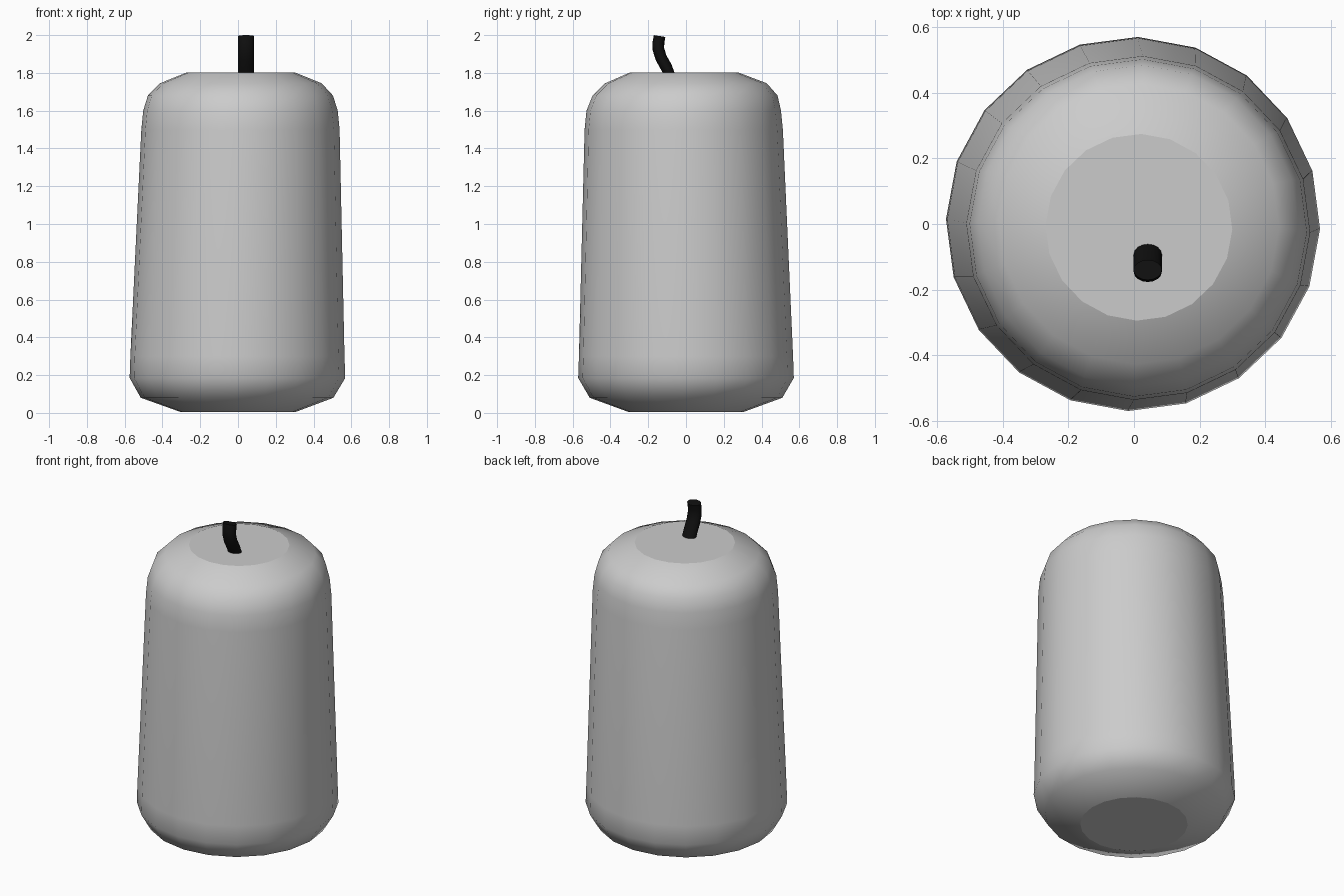
import bpy, bmesh
from math import sin, cos, pi, radians

if "Cube" in bpy.data.objects:
    bpy.data.objects.remove(bpy.data.objects["Cube"])


def loft(name, rings):
    """Skin a list of point rings; smooth sides, flat end caps."""
    bm = bmesh.new()
    loops = [[bm.verts.new(p) for p in ring] for ring in rings]
    n = len(loops[0])
    for a, b in zip(loops, loops[1:]):
        for i in range(n):
            j = (i + 1) % n
            bm.faces.new((a[i], a[j], b[j], b[i])).smooth = True
    bm.faces.new(loops[0][::-1])
    bm.faces.new(loops[-1])
    bmesh.ops.recalc_face_normals(bm, faces=bm.faces)
    mesh = bpy.data.meshes.new(name)
    bm.to_mesh(mesh)
    bm.free()
    obj = bpy.data.objects.new(name, mesh)
    bpy.context.collection.objects.link(obj)
    return obj


def angles(n, offset=0.0):
    return [2 * pi * i / n + offset for i in range(n)]


# Wax body: height, radius, centre x, centre y
profile = [
    (0.005, 0.305, 0.0, 0.0),
    (0.08, 0.51, -0.005, 0.0),
    (0.185, 0.571, -0.003, 0.0),
    (0.30, 0.567, -0.003, 0.0),
    (1.50, 0.525, 0.013, -0.012),
    (1.60, 0.515, 0.013, -0.012),
    (1.68, 0.490, 0.013, -0.005),
    (1.745, 0.428, 0.015, 0.0),
    (1.803, 0.285, 0.015, -0.01),
]
loft("candle_body", [
    [(cx + r * cos(t), cy + r * sin(t), z) for t in angles(20, radians(-1.5))]
    for z, r, cx, cy in profile])

# Bent wick: centre y, centre z, lean of the section in degrees
path = [(-0.086, 1.785, 0), (-0.104, 1.83, 24), (-0.132, 1.88, 24),
        (-0.146, 1.925, 8), (-0.146, 1.96, -4), (-0.140, 1.995, -9)]
wick = loft("wick", [
    [(0.042 + 0.043 * cos(t),
      y + 0.031 * sin(t) * cos(radians(a)),
      z + 0.031 * sin(t) * sin(radians(a))) for t in angles(16)]
    for y, z, a in path])

black = bpy.data.materials.new("burnt_black")
black.diffuse_color = (0.005, 0.005, 0.005, 1)
black.use_nodes = True
black.node_tree.nodes["Principled BSDF"].inputs["Base Color"].default_value = black.diffuse_color
wick.data.materials.append(black)
